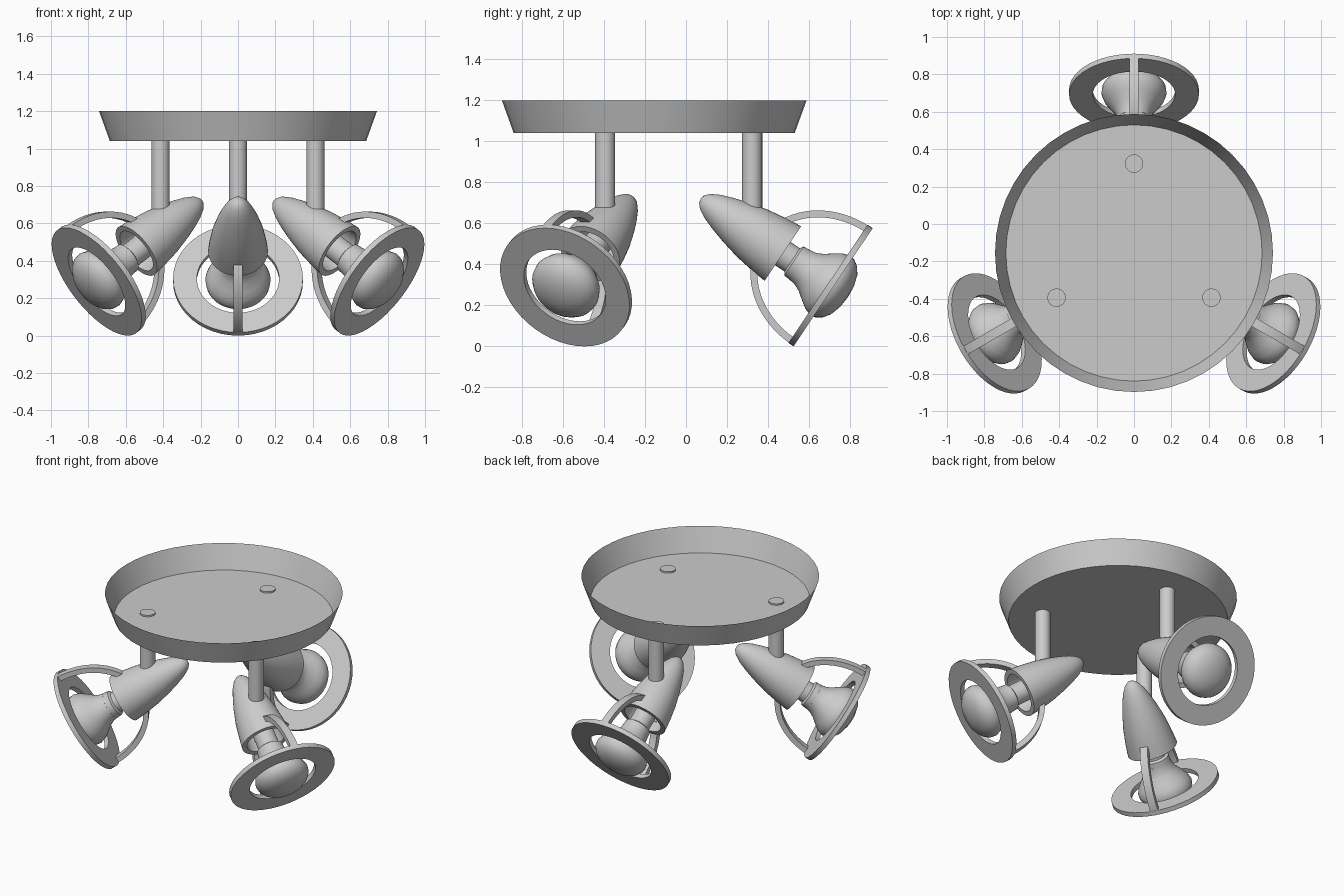
import bpy, bmesh, math
from mathutils import Matrix, Vector

cube = bpy.data.objects.get("Cube")
if cube:
    bpy.data.objects.remove(cube, do_unlink=True)

grey = bpy.data.materials.new("satin_grey")
grey.use_nodes = True
colour = (0.6, 0.6, 0.6, 1)
grey.diffuse_color = colour
grey.node_tree.nodes["Principled BSDF"].inputs["Base Color"].default_value = colour


def finish(bm, name, matrix):
    bmesh.ops.remove_doubles(bm, verts=bm.verts, dist=0.0005)
    bmesh.ops.recalc_face_normals(bm, faces=bm.faces)
    mesh = bpy.data.meshes.new(name)
    bm.to_mesh(mesh)
    bm.free()
    obj = bpy.data.objects.new(name, mesh)
    bpy.context.collection.objects.link(obj)
    obj.matrix_world = matrix
    mesh.materials.append(grey)
    bpy.ops.object.select_all(action="DESELECT")
    obj.select_set(True)
    bpy.context.view_layer.objects.active = obj
    bpy.ops.object.shade_smooth_by_angle(angle=math.radians(35))
    return obj


def lathe(name, profile, matrix, sides=40, closed=False):
    """Turn (radius, height) points about the local z axis."""
    bm = bmesh.new()
    verts = [bm.verts.new((r, 0, h)) for r, h in profile]
    pairs = list(zip(verts, verts[1:]))
    if closed:
        pairs.append((verts[-1], verts[0]))
    edges = [bm.edges.new(p) for p in pairs]
    bmesh.ops.spin(bm, geom=verts + edges, cent=(0, 0, 0), axis=(0, 0, 1),
                   angle=math.tau, steps=sides, use_merge=False)
    return finish(bm, name, matrix)


def strap(name, side, matrix, steps=14, half_width=0.025, thick=0.034):
    """Flat bar following a quarter ellipse from the ring back to the shade."""
    bm = bmesh.new()
    rings = []
    for i in range(steps + 1):
        a = math.radians(68) * i / steps
        outer = (0.345 * math.cos(a), -0.41 * math.sin(a))
        inner = ((0.345 - thick) * math.cos(a), -(0.41 - thick) * math.sin(a))
        rings.append([bm.verts.new((x, side * y, z)) for x, (y, z) in
                      ((-half_width, outer), (half_width, outer),
                       (half_width, inner), (-half_width, inner))])
    for a, b in zip(rings, rings[1:]):
        for k in range(4):
            n = (k + 1) % 4
            bm.faces.new((a[k], a[n], b[n], b[k]))
    bm.faces.new(rings[0])
    bm.faces.new(rings[-1])
    return finish(bm, name, matrix)


centre = Vector((0, -0.155, 0))

# Open dish-shaped ceiling plate
lathe("ceiling_plate", [(0, 1.04), (0.685, 1.04), (0.743, 1.2)],
      Matrix.Translation(centre), sides=48)

shade_profile = [(0, -0.762), (0.022, -0.757), (0.045, -0.736), (0.07, -0.69),
                 (0.092, -0.63), (0.113, -0.56), (0.137, -0.46), (0.152, -0.36),
                 (0.16, -0.28), (0.128, -0.28), (0.115, -0.4), (0.1, -0.5), (0, -0.5)]
socket_profile = [(0, -0.5), (0.068, -0.5), (0.068, -0.225), (0.085, -0.215),
                  (0.088, -0.175), (0, -0.175)]
bulb_profile = [(0, -0.18), (0.088, -0.18), (0.092, -0.15), (0.108, -0.115),
                (0.138, -0.075), (0.162, -0.04), (0.174, -0.005), (0.17, 0.025),
                (0.15, 0.055), (0.115, 0.08), (0.06, 0.097), (0, 0.102)]
ring_profile = [(0.22, -0.015), (0.347, -0.015), (0.347, 0.015), (0.22, 0.015)]

# Three identical spotlights spaced evenly around the plate
tilt = math.radians(33.8)
up = Vector((0, 0, 1))
for label, degrees in (("back", 90), ("right", 210), ("left", 330)):
    angle = math.radians(degrees)
    outward = Vector((math.cos(angle), math.sin(angle), 0))

    # Hanging rod
    lathe(label + "_rod", [(0, 0.66), (0.049, 0.66), (0.049, 1.05), (0, 1.05)],
          Matrix.Translation(centre + outward * 0.478), sides=24)

    # Lamp frame: local z runs along the beam, origin at the ring centre
    beam = outward * math.cos(tilt) - up * math.sin(tilt)
    rise = outward * math.sin(tilt) + up * math.cos(tilt)
    frame = Matrix((rise.cross(beam), rise, beam)).transposed().to_4x4()
    frame.translation = centre + outward * 0.86 + up * 0.297

    lathe(label + "_shade", shade_profile, frame)
    lathe(label + "_socket", socket_profile, frame, sides=32)
    lathe(label + "_bulb", bulb_profile, frame)
    lathe(label + "_ring", ring_profile, frame, sides=48, closed=True)
    strap(label + "_upper_strap", 1, frame)
    strap(label + "_lower_strap", -1, frame)
